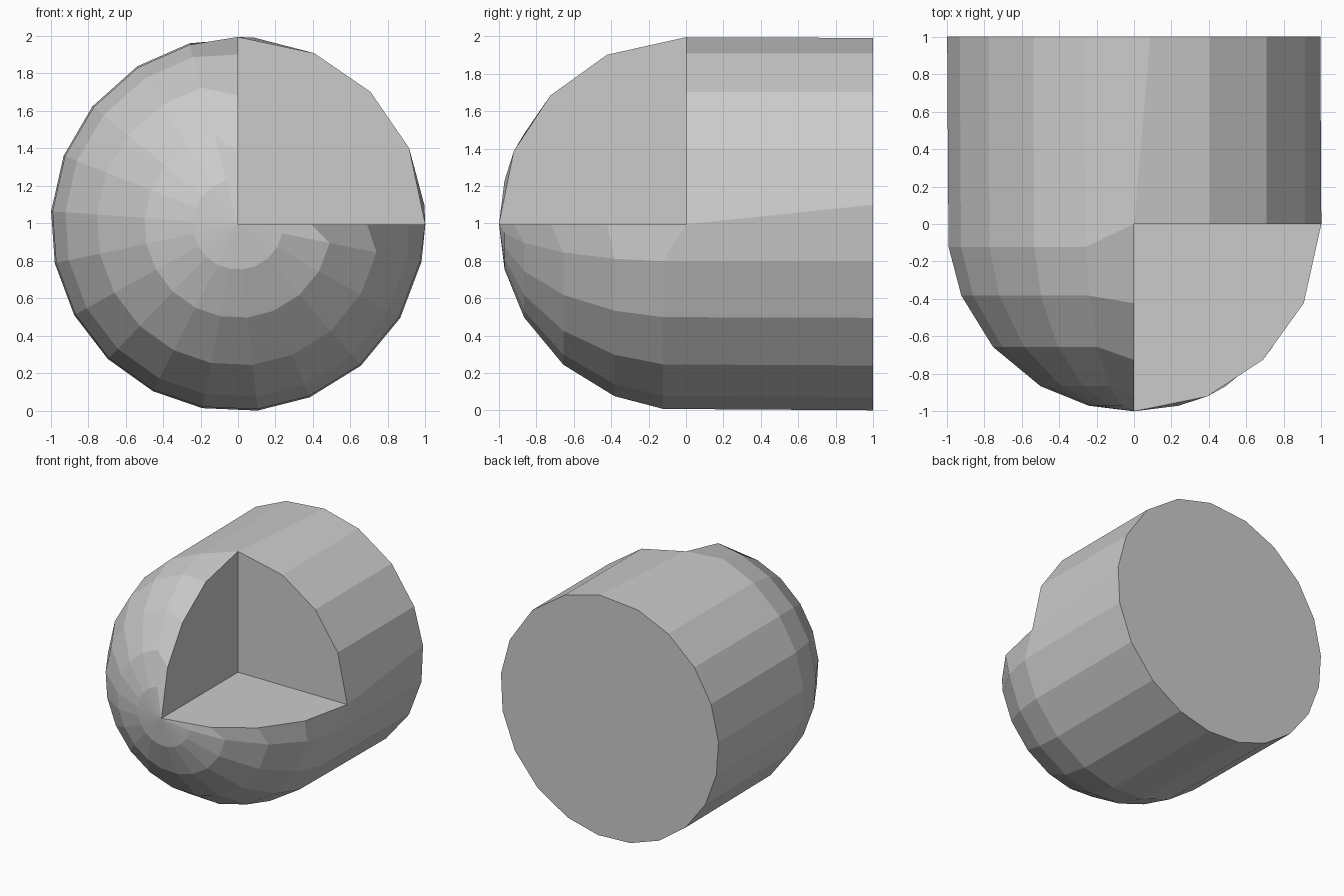
import bpy, bmesh
from math import sin, cos, radians

if "Cube" in bpy.data.objects:
    bpy.data.objects.remove(bpy.data.objects["Cube"])

CZ = 0.995                      # height of the long axis
CUT_AZ = [0, 24, 45, 66, 90]    # edge of the removed octant
BODY_AZ = [105, 122.5, 141, 158.5, 176, 192, 209, 226, 243, 259, 276, 292.5, 311, 330, 348.5]
BACK_AZ = [6, 24, 45, 66, 85] + BODY_AZ
CUT_LAT = [0, 25, 46.5, 67]     # latitudes along the octant edges
BODY_LAT = [7, 22.5, 41, 60, 76]

bm = bmesh.new()


def point(az, lat=0, y=None):
    """Point on the unit ball, pole towards -y, or on the barrel when y is given."""
    a, l = radians(az), radians(lat)
    r = cos(l) if y is None else 1
    return bm.verts.new((r * cos(a), -sin(l) if y is None else y, CZ + r * sin(a)))


# Flat back and the front end loop of the barrel
back = [point(a, y=1) for a in BACK_AZ]
pole = bm.verts.new((0, -1, CZ))
centre = bm.verts.new((0, 0, CZ))
quarter = [point(a) for a in CUT_AZ]

# Columns of the dome, running from the rim to the pole
right_edge = [quarter[0]] + [point(0, l) for l in CUT_LAT[1:]] + [pole]
top_edge = [quarter[-1]] + [point(90, l) for l in CUT_LAT[1:]] + [pole]
columns = [top_edge] + [[point(a, l) for l in BODY_LAT] for a in BODY_AZ] + [right_edge]

# Barrel sides
loop = quarter + [c[0] for c in columns[1:-1]]
n = len(loop)
for i in range(n):
    j = (i + 1) % n
    bm.faces.new((back[i], back[j], loop[j], loop[i]))
bm.faces.new(back)

# Dome skin, closed with a fan at the pole
for c, d in zip(columns, columns[1:]):
    for k in range(4):
        bm.faces.new((c[k], d[k], d[k + 1], c[k + 1]))
    if c[4] is not pole and d[4] is not pole:
        bm.faces.new((c[4], d[4], pole))

# Three flat walls of the notch
for edge in (quarter, right_edge, top_edge):
    bm.faces.new([centre] + edge)

bmesh.ops.recalc_face_normals(bm, faces=bm.faces)
mesh = bpy.data.meshes.new("notched_domed_barrel")
bm.to_mesh(mesh)
bm.free()

grey = bpy.data.materials.new("light grey")
grey.diffuse_color = (0.6, 0.6, 0.6, 1)
grey.use_nodes = True
grey.node_tree.nodes["Principled BSDF"].inputs["Base Color"].default_value = grey.diffuse_color
mesh.materials.append(grey)
obj = bpy.data.objects.new("notched_domed_barrel", mesh)
bpy.context.collection.objects.link(obj)
